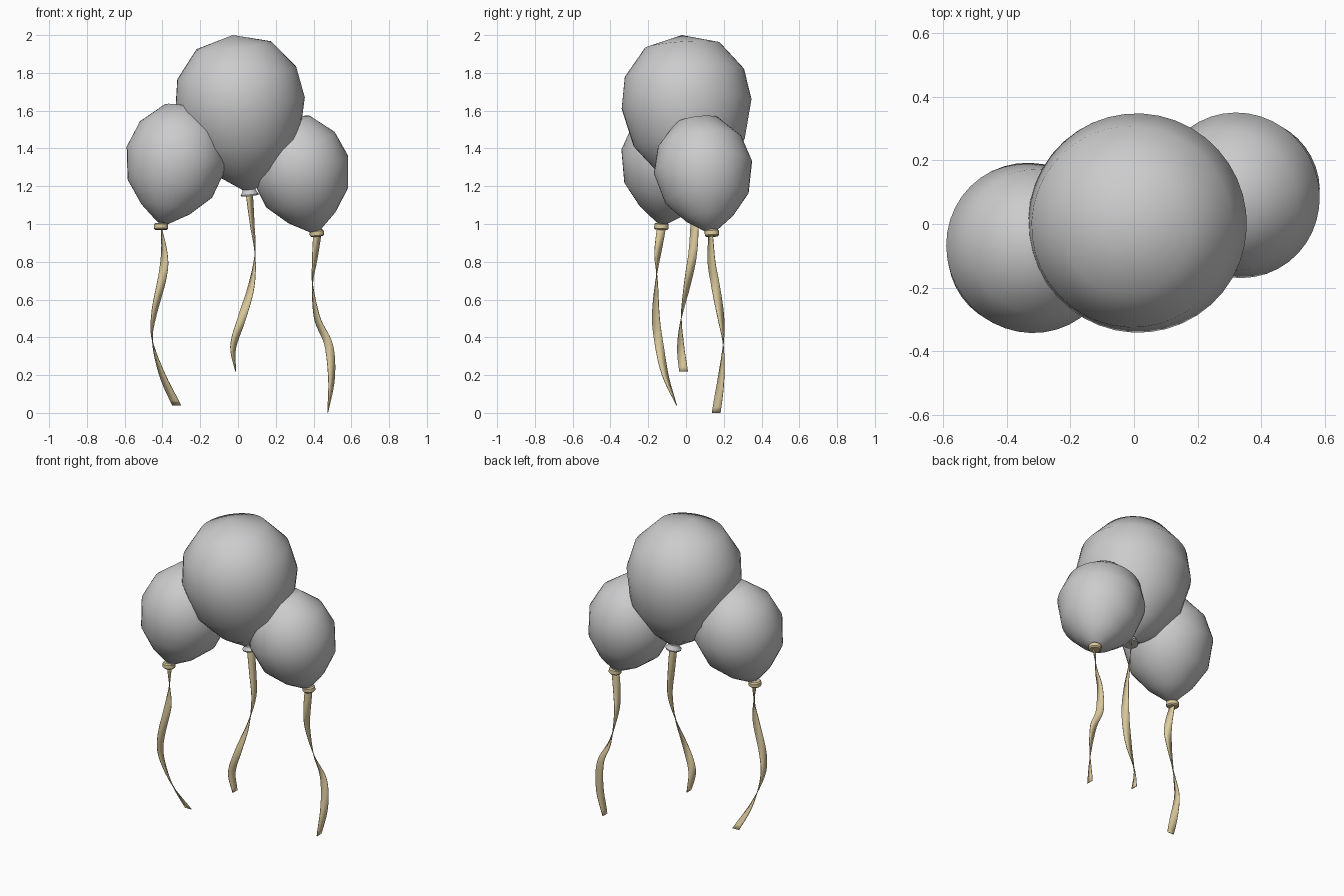
import bpy, bmesh
from math import cos, sin, pi, radians
from mathutils import Vector

if "Cube" in bpy.data.objects:
    bpy.data.objects.remove(bpy.data.objects["Cube"])


def material(name, color):
    m = bpy.data.materials.new(name)
    m.use_nodes = True
    m.diffuse_color = color
    m.node_tree.nodes["Principled BSDF"].inputs["Base Color"].default_value = color
    return m


GREY = material("balloon_grey", (0.60, 0.60, 0.61, 1))
BEIGE = material("ribbon_beige", (0.72, 0.60, 0.34, 1))


def finish(bm, name, mat):
    bmesh.ops.recalc_face_normals(bm, faces=bm.faces)
    mesh = bpy.data.meshes.new(name)
    bm.to_mesh(mesh)
    bm.free()
    mesh.materials.append(mat)
    ob = bpy.data.objects.new(name, mesh)
    bpy.context.collection.objects.link(ob)
    return ob


def smooth(ob, degrees):
    bpy.ops.object.select_all(action="DESELECT")
    ob.select_set(True)
    bpy.context.view_layer.objects.active = ob
    bpy.ops.object.shade_smooth_by_angle(angle=radians(degrees))


def lathe(name, profile, centre, axis, mat, angle, scale=1, sides=40):
    """Spin a (radius, height) profile round an axis."""
    turn = Vector(axis).to_track_quat("Z", "Y")
    bm = bmesh.new()
    rings = []
    for r, h in profile:
        count = sides if r else 1
        rings.append([bm.verts.new(Vector(centre) + turn @ (scale * Vector(
            (r * cos(2 * pi * i / sides), r * sin(2 * pi * i / sides), h))))
            for i in range(count)])
    for a, b in zip(rings, rings[1:]):
        for i in range(sides):
            j = (i + 1) % sides
            corners = [a[i % len(a)], a[j % len(a)], b[j % len(b)], b[i % len(b)]]
            bm.faces.new(list(dict.fromkeys(corners)))
    for ring in (rings[0], rings[-1]):
        if len(ring) > 1:
            bm.faces.new(ring)
    smooth(finish(bm, name, mat), angle)


def ribbon(name, keys, width=0.046, steps=6):
    """Twisting strip through (x, y, z, twist in degrees) keys."""
    k = [Vector(p) for p in keys]
    k = [2 * k[0] - k[1]] + k + [2 * k[-1] - k[-2]]
    path = []
    for a, b, c, d in zip(k, k[1:], k[2:], k[3:]):
        for s in range(steps):
            t = s / steps
            path.append(0.5 * (2 * b + (c - a) * t + (2 * a - 5 * b + 4 * c - d) * t ** 2
                               + (3 * b - a - 3 * c + d) * t ** 3))
    path.append(k[-2])
    bm = bmesh.new()
    last = None
    for p in path:
        side = Vector((cos(radians(p[3])), sin(radians(p[3])), 0)) * width / 2
        pair = [bm.verts.new(p.xyz - side), bm.verts.new(p.xyz + side)]
        if last:
            bm.faces.new([last[0], last[1], pair[1], pair[0]])
        last = pair
    ob = finish(bm, name, BEIGE)
    mod = ob.modifiers.new("thickness", "SOLIDIFY")
    mod.thickness = 0.004
    mod.offset = 0
    smooth(ob, 60)


# Balloons
BIG = [(0, .368), (.2, .312), (.317, .165), (.345, 0), (.295, -.205), (.17, -.36), (.035, -.455)]
SMALL = [(0, .284), (.12, .26), (.23, .143), (.27, 0), (.23, -.17), (.133, -.283), (.03, -.36)]
lathe("middle_balloon", BIG, (.011, .003, 1.635), (-.107, -.07, 1), GREY, 80)
lathe("right_balloon", SMALL, (-.325, -.075, 1.355), (.21, .15, 1), GREY, 80)
lathe("left_balloon", SMALL, (.328, .09, 1.30), (-.24, -.13, 1), GREY, 80, scale=.97)

# Knots
BAND = [(.031, .018), (.038, .011), (.038, -.011), (.031, -.018)]
FLARE = [(.032, .022), (.038, 0), (.048, -.012), (.046, -.02)]
lathe("middle_knot", FLARE, (.06, .04, 1.17), (-.107, -.07, 1), GREY, 40, sides=24)
lathe("right_knot", BAND, (-.408, -.13, .987), (0, .05, 1), BEIGE, 40, sides=24)
lathe("left_knot", BAND, (.417, .137, .952), (-.1, -.05, 1), BEIGE, 40, sides=24)

# Ribbons
ribbon("middle_ribbon", [(.06, .045, 1.16, 40), (.075, .045, 1, 62), (.09, .035, .84, 90),
                         (.07, .005, .67, 135), (.02, -.025, .5, 180),
                         (-.025, -.028, .35, 230), (-.013, -.013, .22, 270)])
ribbon("right_ribbon", [(-.405, -.13, .98, 90), (-.39, -.15, .84, 135), (-.4, -.155, .72, 185),
                        (-.445, -.16, .52, 235), (-.453, -.145, .38, 270),
                        (-.4, -.11, .2, 315), (-.325, -.05, .04, 360)])
ribbon("left_ribbon", [(.42, .13, .95, 25), (.405, .135, .8, 60), (.395, .155, .68, 90),
                       (.42, .185, .5, 135), (.48, .197, .36, 180),
                       (.495, .185, .18, 225), (.475, .16, 0, 270)])
